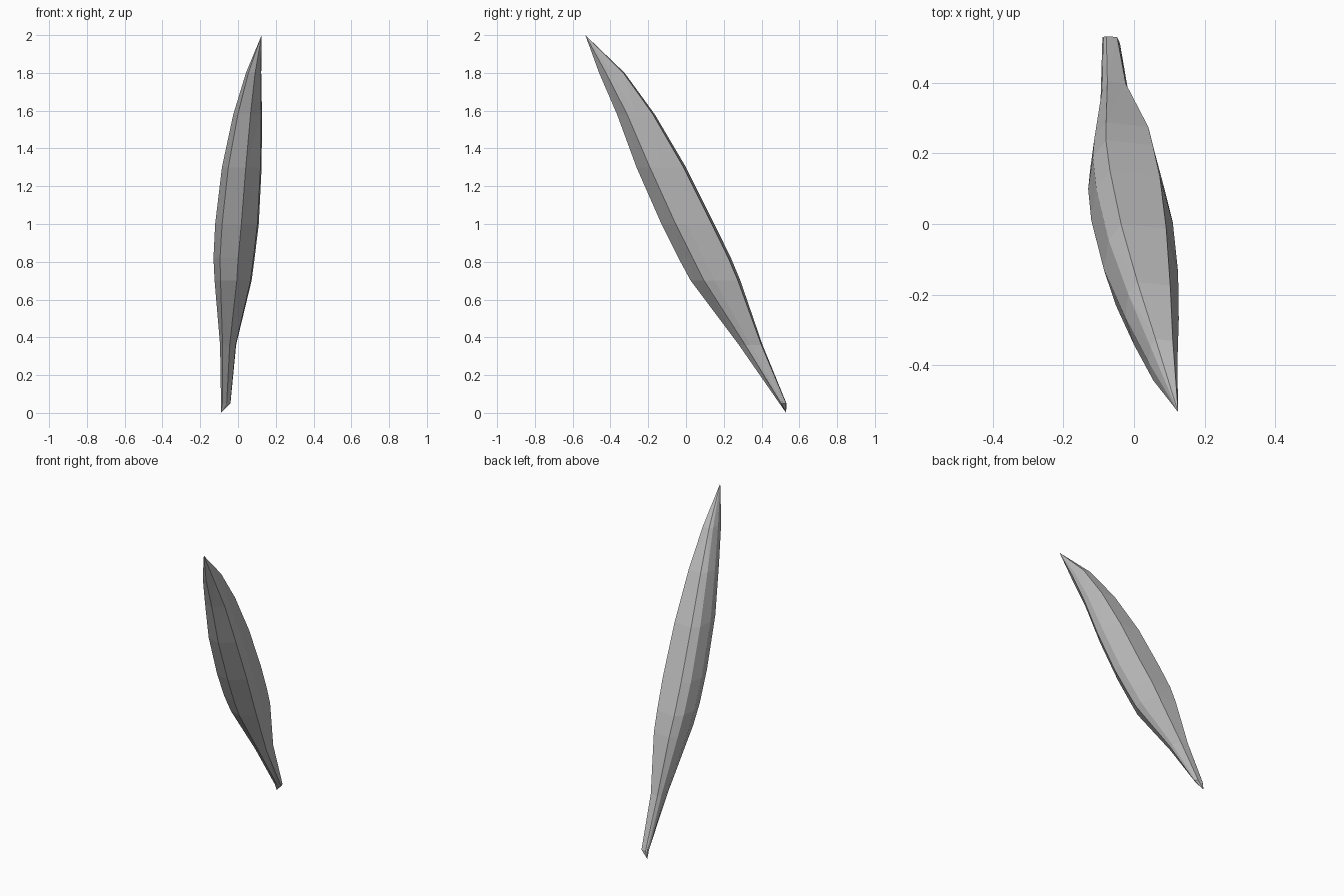
import bpy
import bmesh

cube = bpy.data.objects.get("Cube")
if cube:
    bpy.data.objects.remove(cube)

# Plain stone colour
stone = bpy.data.materials.new("grey stone")
stone.use_nodes = True
grey = (0.5, 0.5, 0.5, 1)
stone.diffuse_color = grey
stone.node_tree.nodes["Principled BSDF"].inputs["Base Color"].default_value = grey

# Ridge positions around the shard, as fractions of each section's width and depth
outline = [(.23, 1), (.84, .95), (1, .48), (.97, .27), (.6, 0), (.16, .12), (0, .5), (.06, .83)]

# Sections up the leaning shard: height, left edge, right edge, front edge, back edge
sections = [
    (.05, -.09, -.04, .495, .532),
    (.36, -.095, -.01, .28, .405),
    (.7, -.124, .072, .025, .288),
    (.82, -.13, .088, -.04, .238),
    (1.0, -.121, .11, -.13, .15),
    (1.3, -.085, .125, -.262, 0),
    (1.58, -.025, .127, -.365, -.165),
    (1.8, .042, .123, -.46, -.325),
]

bm = bmesh.new()
rings = []
for z, left, right, front, back in sections:
    rings.append([bm.verts.new((left + u * (right - left), front + v * (back - front), z))
                  for u, v in outline])

# Facets between neighbouring sections
count = len(outline)
for low, high in zip(rings, rings[1:]):
    for i in range(count):
        j = (i + 1) % count
        bm.faces.new((low[i], low[j], high[j], high[i]))

# Pointed ends
for ring, point in ((rings[0], (-.09, .53, 0)), (rings[-1], (.125, -.533, 2))):
    tip = bm.verts.new(point)
    for i in range(count):
        bm.faces.new((ring[i], ring[(i + 1) % count], tip))

bmesh.ops.triangulate(bm, faces=bm.faces[:])
bmesh.ops.recalc_face_normals(bm, faces=bm.faces[:])
mesh = bpy.data.meshes.new("stone_shard")
bm.to_mesh(mesh)
bm.free()
mesh.materials.append(stone)
shard = bpy.data.objects.new("stone_shard", mesh)
bpy.context.collection.objects.link(shard)
